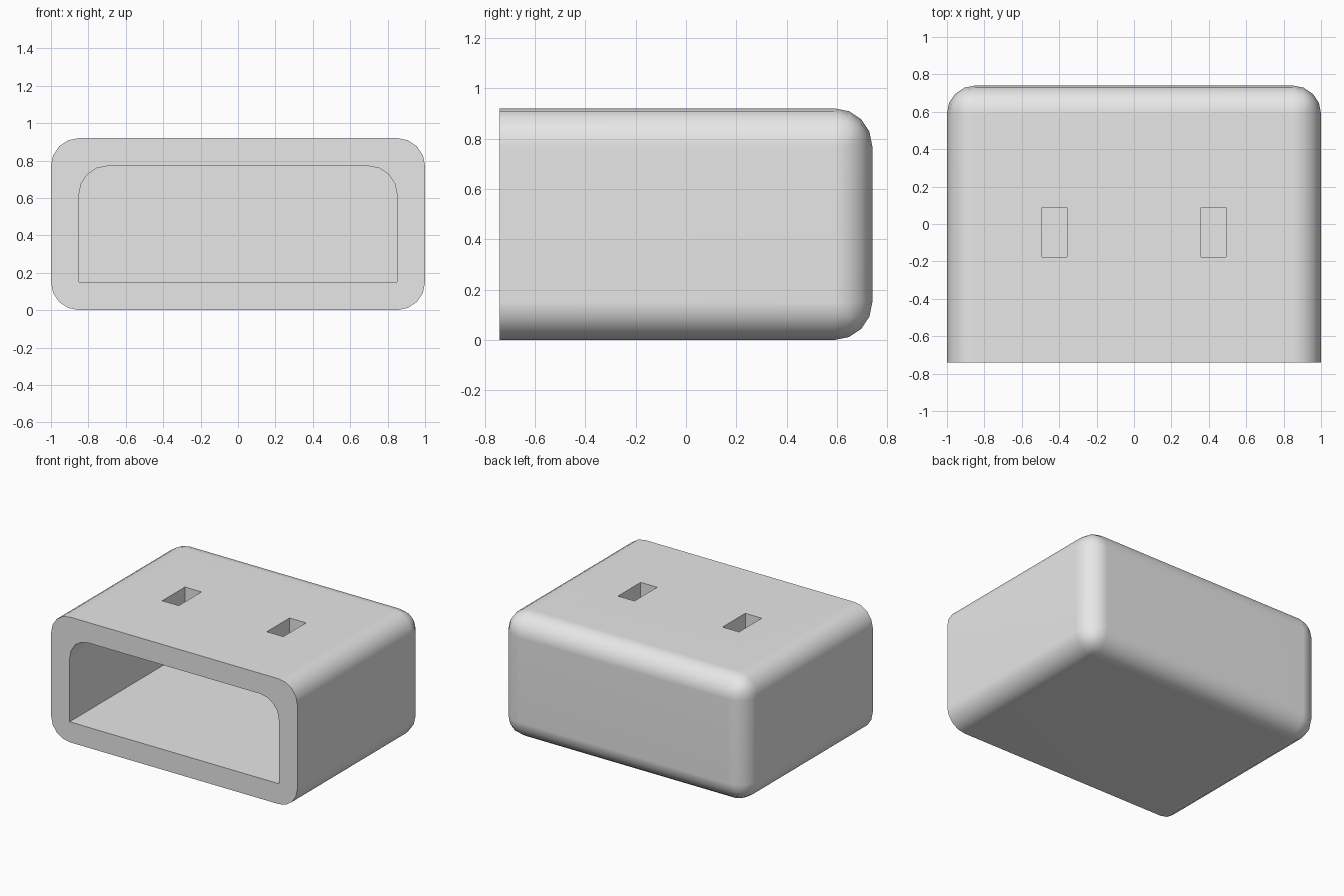
import bpy
import bmesh
from math import radians
from mathutils import Vector

default = bpy.data.objects.get("Cube")
if default:
    bpy.data.objects.remove(default, do_unlink=True)

HALF_W, HALF_D, HEIGHT = 1.0, 0.74, 0.92
WALL = 0.15
RADIUS = 0.15

grey = bpy.data.materials.new("light grey")
grey.use_nodes = True
colour = (0.8, 0.8, 0.8, 1.0)
grey.diffuse_color = colour
grey.node_tree.nodes["Principled BSDF"].inputs["Base Color"].default_value = colour


def rounded_box(name, low, high, round_edge=None):
    """Box between two corners; edges accepted by round_edge get rounded."""
    low, high = Vector(low), Vector(high)
    bm = bmesh.new()
    bmesh.ops.create_cube(bm, size=1)
    for v in bm.verts:
        v.co = (low + high) / 2 + v.co * (high - low)
    if round_edge:
        edges = [e for e in bm.edges if round_edge(e.verts[0].co, e.verts[1].co)]
        bmesh.ops.bevel(bm, geom=edges, offset=RADIUS, segments=4,
                        profile=0.5, affect='EDGES')
    bmesh.ops.recalc_face_normals(bm, faces=bm.faces)
    mesh = bpy.data.meshes.new(name)
    bm.to_mesh(mesh)
    bm.free()
    mesh.materials.append(grey)
    obj = bpy.data.objects.new(name, mesh)
    bpy.context.collection.objects.link(obj)
    return obj


def cut(target, cutter):
    cutter.hide_render = True
    mod = target.modifiers.new(cutter.name, 'BOOLEAN')
    mod.operation = 'DIFFERENCE'
    mod.solver = 'EXACT'
    mod.object = cutter
    bpy.context.view_layer.objects.active = target
    bpy.ops.object.modifier_apply(modifier=mod.name)
    bpy.data.objects.remove(cutter, do_unlink=True)


# Outer shell: every edge rounded except the flat front rim
shell = rounded_box("housing", (-HALF_W, -HALF_D, 0), (HALF_W, HALF_D, HEIGHT),
                    lambda a, b: max(a.y, b.y) > 0)

# Front pocket: square floor corners, rounded ceiling corners
inner = HALF_W - WALL
ceiling = HEIGHT - WALL
pocket = rounded_box("pocket_cutter", (-inner, -HALF_D - 0.2, WALL),
                     (inner, HALF_D - WALL, ceiling),
                     lambda a, b: abs(a.y - b.y) > 0.1 and a.z > HEIGHT / 2)
cut(shell, pocket)

# Pair of slots through the top wall
for side in (-1, 1):
    x = 0.425 * side
    cut(shell, rounded_box("slot_cutter", (x - 0.067, -0.177, ceiling - 0.1),
                           (x + 0.067, 0.087, HEIGHT + 0.1)))

# Smooth rounded corners, crisp rims
bpy.ops.object.select_all(action='DESELECT')
shell.select_set(True)
bpy.context.view_layer.objects.active = shell
bpy.ops.object.shade_smooth_by_angle(angle=radians(30))
weighted = shell.modifiers.new("even_shading", 'WEIGHTED_NORMAL')
weighted.keep_sharp = True
